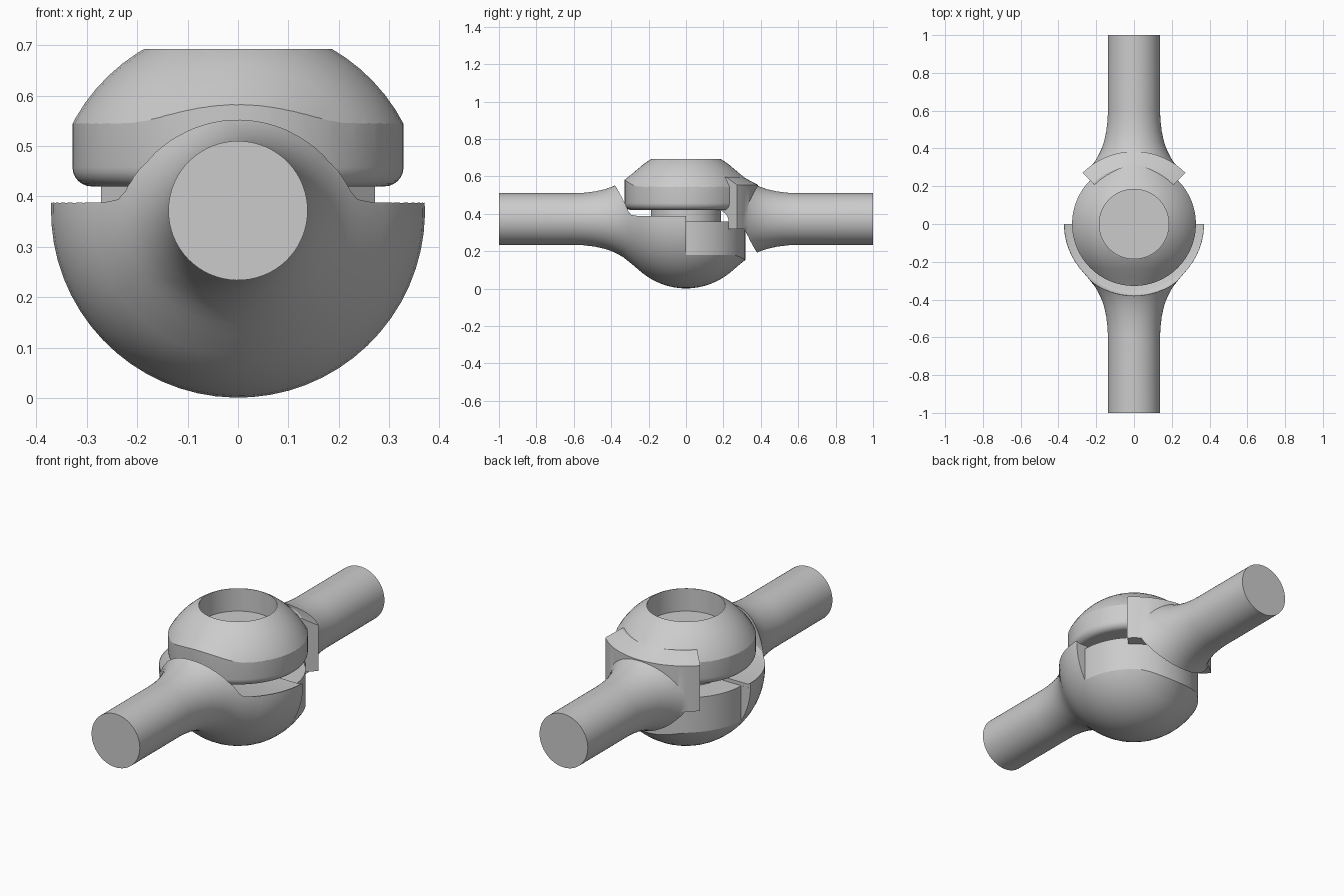
import bpy, bmesh, math
from mathutils import Matrix

if "Cube" in bpy.data.objects:
    bpy.data.objects.remove(bpy.data.objects["Cube"])

CZ = 0.372   # height of the rod axis and ball centre
R = 0.371    # ball radius


def finish(name, bm):
    bmesh.ops.remove_doubles(bm, verts=bm.verts, dist=1e-5)
    bmesh.ops.recalc_face_normals(bm, faces=bm.faces)
    if bm.calc_volume(signed=True) < 0:
        bmesh.ops.reverse_faces(bm, faces=bm.faces)
    me = bpy.data.meshes.new(name)
    bm.to_mesh(me)
    bm.free()
    ob = bpy.data.objects.new(name, me)
    bpy.context.collection.objects.link(ob)
    return ob


def lathe(name, prof, seg=64, a0=0.0, a1=360.0, matrix=None):
    """Revolve a closed (radius, height) outline about z."""
    bm = bmesh.new()
    full = abs(a1 - a0) >= 360
    rings = []
    for i in range(seg if full else seg + 1):
        a = math.radians(a0 + (a1 - a0) * i / seg)
        rings.append([bm.verts.new((r * math.cos(a), r * math.sin(a), h)) for r, h in prof])
    n = len(prof)
    for i in range(seg):
        A, B = rings[i], rings[(i + 1) % len(rings)]
        for j in range(n):
            k = (j + 1) % n
            if prof[j][0] == 0 and prof[k][0] == 0:
                continue
            bm.faces.new((A[j], B[j], B[k], A[k]))
    if not full:
        bm.faces.new(rings[0])
        bm.faces.new(rings[-1])
    if matrix:
        bm.transform(matrix)
    return finish(name, bm)


def box(y0, y1, z0=-.6, z1=1.4):
    bm = bmesh.new()
    bmesh.ops.create_cube(bm, size=1)
    bm.transform(Matrix.Translation((0, (y0 + y1) / 2, (z0 + z1) / 2))
                 @ Matrix.Diagonal((2, y1 - y0, z1 - z0, 1)))
    return finish("cutter", bm)


def boolean(ob, other, op):
    m = ob.modifiers.new("cut", 'BOOLEAN')
    m.operation, m.object, m.solver = op, other, 'EXACT'
    bpy.context.view_layer.objects.active = ob
    bpy.ops.object.modifier_apply(modifier=m.name)
    bpy.data.objects.remove(other, do_unlink=True)
    return ob


def body(name):
    """Ball with a flared rod on both sides, revolved about y."""
    half = [(R * math.cos(math.radians(a)), R * math.sin(math.radians(a))) for a in range(3, 40, 6)]
    half += [(.247, .282), (.225, .309), (.205, .334), (.189, .362), (.174, .392), (.159, .435),
             (.147, .49), (.140, .55), (.138, .6), (.138, 1)]
    prof = [(0, -1)] + [(r, -h) for r, h in reversed(half)] + half + [(0, 1)]
    turn = (Matrix.Translation((0, 0, CZ)) @ Matrix.Rotation(math.radians(-90), 4, 'X')
            @ Matrix.Rotation(math.radians(1.3), 4, 'Z'))
    return lathe(name, prof, matrix=turn)


# Lower part: front rod with cup, stepped in at the rear
lower = body("lower_cup_and_front_rod")
boolean(lower, lathe("cutter", [(0, .378), (.352, .378), (.367, .384), (.377, .395), (.38, .41),
                                (.38, 1.2), (0, 1.2)]), 'DIFFERENCE')
boolean(lower, box(.001, 1.3, .36, 1.3), 'DIFFERENCE')
boolean(lower, lathe("cutter", [(.317, -.5), (1.4, -.5), (1.4, 1.1), (.317, 1.1)],
                     48, 0.2, 179.8), 'DIFFERENCE')

# Upper part: hollow cap on a neck
fillet = [(.29 + .038 * math.sin(math.radians(a)), .458 - .038 * math.cos(math.radians(a)))
          for a in range(0, 91, 15)]
cap_tool = lathe("cutter", [(0, .355), (.188, .355), (.188, .42)] + fillet +
                 [(.328, .692), (.184, .692), (.184, .575), (0, .575)])
upper = boolean(body("upper_cap_and_rear_rod"), cap_tool, 'INTERSECT')

# Curved bracket that ties the cap to the rear rod
bracket = lathe("bracket", [(.322, .32), (.384, .32), (.384, .555), (.305, .597), (.21, .597),
                            (.21, .421), (.27, .415), (.30, .40), (.317, .38), (.322, .36)],
                24, 45, 135)
boolean(upper, bracket, 'UNION')

# Rear rod with its flare hollowed around the cup
rod = boolean(body("rear_rod"), box(.15, 1.2), 'INTERSECT')
boolean(rod, lathe("cutter", [(0, -.3), (.38, -.3), (.38, 1.2), (0, 1.2)]), 'DIFFERENCE')
boolean(upper, rod, 'UNION')

# Smooth shading with sharp edges kept
for ob in (lower, upper):
    bpy.ops.object.select_all(action='DESELECT')
    ob.select_set(True)
    bpy.context.view_layer.objects.active = ob
    bpy.ops.object.shade_smooth_by_angle(angle=math.radians(25))
